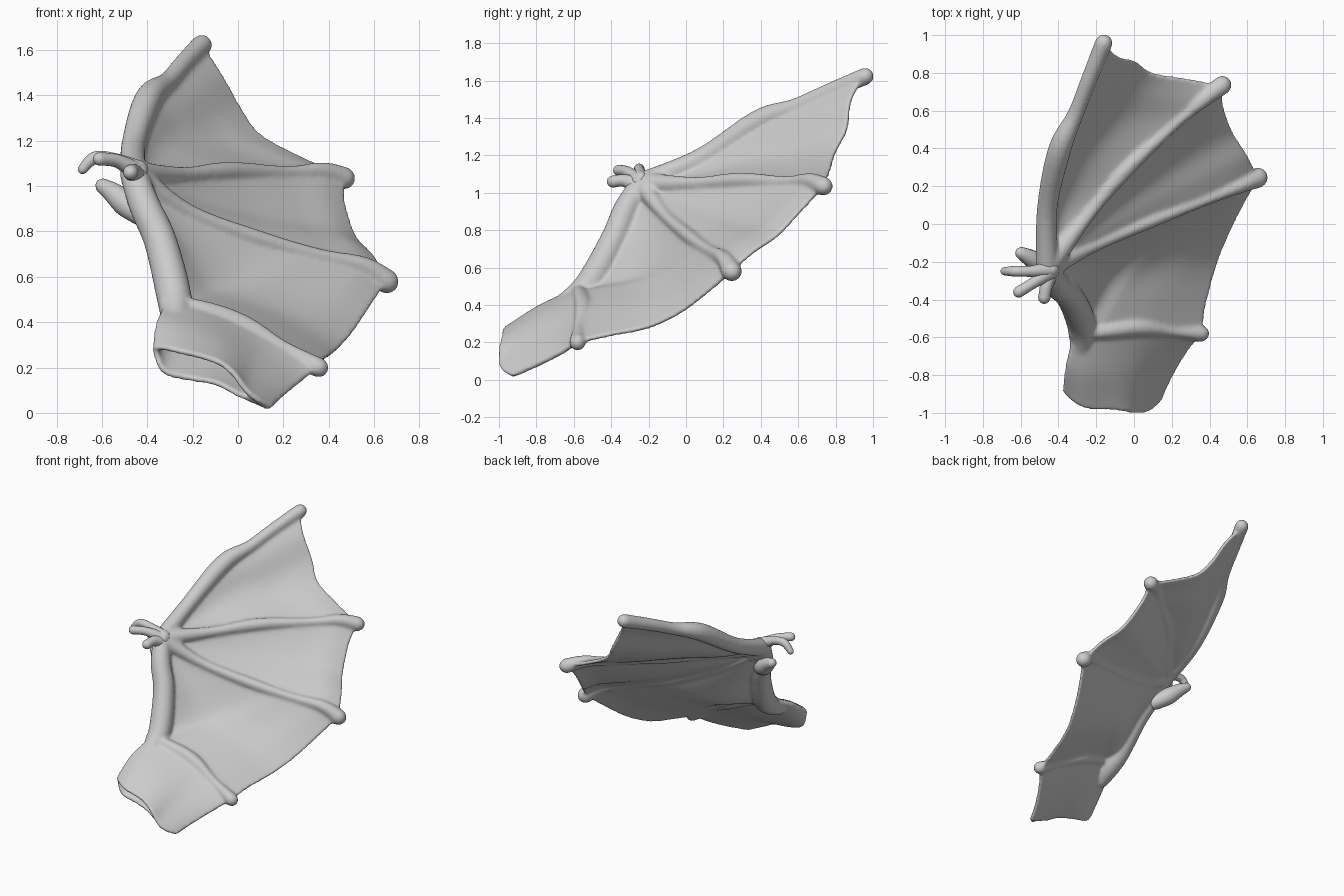
import bpy, bmesh, math
from mathutils import Vector as V

if "Cube" in bpy.data.objects:
    bpy.data.objects.remove(bpy.data.objects["Cube"])

UP = V((0.54, -0.47, 0.70))          # normal of the wing plane


def spline(pts, t):
    """Catmull-Rom through pts (any tuple length), t in 0..1."""
    n = len(pts) - 1
    i = min(int(t * n), n - 1)
    u = t * n - i
    a, b, c, d = (pts[max(0, min(n, i + k))] for k in (-1, 0, 1, 2))
    return [0.5 * (2*q + (r-p)*u + (2*p-5*q+4*r-s)*u*u + (3*q-p-3*r+s)*u**3)
            for p, q, r, s in zip(a, b, c, d)]


def at(pts, t):
    return V(spline(pts, t)[:3])


def tube(bm, pts, steps=28, sides=14):
    """Round-ended tube along (x, y, z, radius) points."""
    rows = [spline(pts, i / steps) for i in range(steps + 1)]
    cs = [(V(r[:3]), r[3]) for r in rows]
    d0 = (cs[0][0] - cs[1][0]).normalized()
    d1 = (cs[-1][0] - cs[-2][0]).normalized()
    caps = [math.radians(a) for a in (30, 60, 82)]
    (c0, r0), (c1, r1) = cs[0], cs[-1]
    cs = ([(c0 + d0 * r0 * math.sin(a), r0 * math.cos(a)) for a in reversed(caps)] + cs +
          [(c1 + d1 * r1 * math.sin(a), r1 * math.cos(a)) for a in caps])
    rings, side = [], None
    for i, (c, r) in enumerate(cs):
        t = (cs[min(i + 1, len(cs) - 1)][0] - cs[max(i - 1, 0)][0]).normalized()
        side = side or t.orthogonal()
        side = (side - t * side.dot(t)).normalized()
        up = t.cross(side)
        rings.append([bm.verts.new(c + r * (math.cos(a) * side + math.sin(a) * up))
                      for a in (2 * math.pi * k / sides for k in range(sides))])
    for a, b in zip(rings, rings[1:]):
        for k in range(sides):
            m = (k + 1) % sides
            bm.faces.new((a[k], a[m], b[m], b[k]))
    bm.faces.new(rings[0][::-1])
    bm.faces.new(rings[-1])


def panel(bm, P, Q, A, B, sag=0.02, start=0.0, n=30):
    """Coons patch: P, Q run along the bones, A, B join their starts and ends."""
    p0, p1, q0, q1 = at(P, 0), at(P, 1), at(Q, 0), at(Q, 1)
    grid = []
    for i in range(n + 1):
        s = start + (1 - start) * i / n
        row = []
        for j in range(n + 1):
            t = j / n
            c = (at(P, s).lerp(at(Q, s), t) + at(A, t).lerp(at(B, t), s)
                 - p0.lerp(q0, t).lerp(p1.lerp(q1, t), s))
            c -= UP * sag * math.sin(math.pi * t) * math.sin(math.pi * s)
            row.append(bm.verts.new(c))
        grid.append(row)
    for a, b in zip(grid, grid[1:]):
        for j in range(n):
            bm.faces.new((a[j], a[j + 1], b[j + 1], b[j]))


def finish(bm, name):
    bmesh.ops.recalc_face_normals(bm, faces=bm.faces)
    for f in bm.faces:
        f.smooth = True
    me = bpy.data.meshes.new(name)
    bm.to_mesh(me)
    bm.free()
    ob = bpy.data.objects.new(name, me)
    bpy.context.collection.objects.link(ob)
    bpy.context.view_layer.objects.active = ob
    return ob


# bones: x, y, z, radius
W = (-0.46, -0.235, 1.05, 0.062)
finger1 = [W, (-0.46, 0.08, 1.185, 0.055), (-0.395, 0.39, 1.385, 0.062),
           (-0.31, 0.58, 1.46, 0.044), (-0.24, 0.76, 1.54, 0.044), (-0.16, 0.958, 1.622, 0.048)]
finger2 = [W, (-0.24, 0.05, 1.05, 0.036), (-0.04, 0.29, 1.065, 0.044),
           (0.22, 0.53, 1.06, 0.030), (0.37, 0.66, 1.065, 0.042), (0.467, 0.735, 1.035, 0.052)]
finger3 = [W, (-0.22, -0.12, 0.89, 0.034), (0.10, 0.02, 0.765, 0.038),
           (0.36, 0.12, 0.695, 0.030), (0.55, 0.20, 0.65, 0.042), (0.655, 0.245, 0.58, 0.056)]
forearm = [W, (-0.41, -0.32, 0.91, 0.070), (-0.34, -0.385, 0.75, 0.074),
           (-0.28, -0.525, 0.50, 0.078), (-0.28, -0.68, 0.385, 0.055)]
finger4 = [(-0.32, -0.58, 0.48, 0.03), (-0.17, -0.57, 0.46, 0.040), (0.02, -0.55, 0.39, 0.046),
           (0.20, -0.57, 0.29, 0.030), (0.355, -0.58, 0.20, 0.046)]

# free edges of the skin between the tips
edge12 = [finger1[-1][:3], (-0.08, 0.885, 1.50), (0.01, 0.86, 1.34), (0.10, 0.80, 1.22),
          (0.28, 0.77, 1.12), finger2[-1][:3]]
edge23 = [finger2[-1][:3], (0.47, 0.63, 0.92), (0.52, 0.49, 0.77), (0.60, 0.36, 0.68),
          finger3[-1][:3]]
edge34 = [finger3[-1][:3], (0.59, 0.13, 0.48), (0.51, -0.03, 0.36), (0.44, -0.20, 0.28),
          (0.38, -0.42, 0.235), finger4[-1][:3]]
edge4r = [finger4[-1][:3], (0.28, -0.67, 0.14), (0.20, -0.80, 0.075), (0.14, -0.93, 0.018)]
lead = [finger4[0][:3], (-0.355, -0.75, 0.40), (-0.37, -0.89, 0.28)]
rim_top = [lead[-1], (-0.27, -0.97, 0.27), (-0.10, -0.985, 0.225), (-0.02, -1.0, 0.17),
           (0.03, -1.0, 0.10), (0.085, -0.985, 0.05), edge4r[-1]]
rim_low = [lead[-1], (-0.33, -0.90, 0.18), (-0.22, -0.90, 0.15), (-0.10, -0.93, 0.13),
           (0.0, -0.95, 0.08), edge4r[-1]]
hub = [W[:3], W[:3]]

# skin panels, given thickness
bm = bmesh.new()
panel(bm, finger1, finger2, hub, edge12, 0.03, 0.05)
panel(bm, finger2, finger3, hub, edge23, 0.02, 0.05)
panel(bm, finger3, forearm[:4] + finger4[1:], hub, edge34, 0.02, 0.05)
panel(bm, finger4, rim_top, lead, edge4r, 0.0)
panel(bm, finger4, rim_low, lead, edge4r, 0.03)
wing = finish(bm, "wing_skin_and_bones")
mod = wing.modifiers.new("thickness", 'SOLIDIFY')
mod.thickness, mod.offset = 0.026, 0
bpy.ops.object.modifier_apply(modifier="thickness")

# bones added to the skin, then everything melted into one soft surface
bm = bmesh.new()
bm.from_mesh(wing.data)
for bone in (finger1, finger2, finger3, finger4, forearm):
    tube(bm, bone)
bm.to_mesh(wing.data)
bm.free()
mod = wing.modifiers.new("blend", 'REMESH')
mod.mode, mod.voxel_size, mod.use_smooth_shade = 'VOXEL', 0.009, True
mod = wing.modifiers.new("soften", 'SMOOTH')
mod.factor, mod.iterations = 0.5, 18

# small grasping digits on the wrist
digits = {
    "long_digit": [(-0.44, -0.24, 1.07, 0.045), (-0.54, -0.25, 1.115, 0.030),
                   (-0.63, -0.25, 1.125, 0.028), (-0.685, -0.25, 1.075, 0.022)],
    "front_digit": [(-0.44, -0.25, 1.06, 0.045), (-0.53, -0.31, 1.11, 0.030),
                    (-0.61, -0.36, 1.12, 0.030)],
    "short_digit": [(-0.45, -0.26, 1.04, 0.05), (-0.465, -0.33, 1.065, 0.034),
                    (-0.475, -0.39, 1.06, 0.033)],
    "thumb": [(-0.42, -0.28, 0.87, 0.05), (-0.49, -0.22, 0.92, 0.058),
              (-0.55, -0.18, 0.97, 0.046), (-0.595, -0.155, 1.0, 0.034)],
}
for name, path in digits.items():
    bm = bmesh.new()
    tube(bm, path)
    finish(bm, name)
